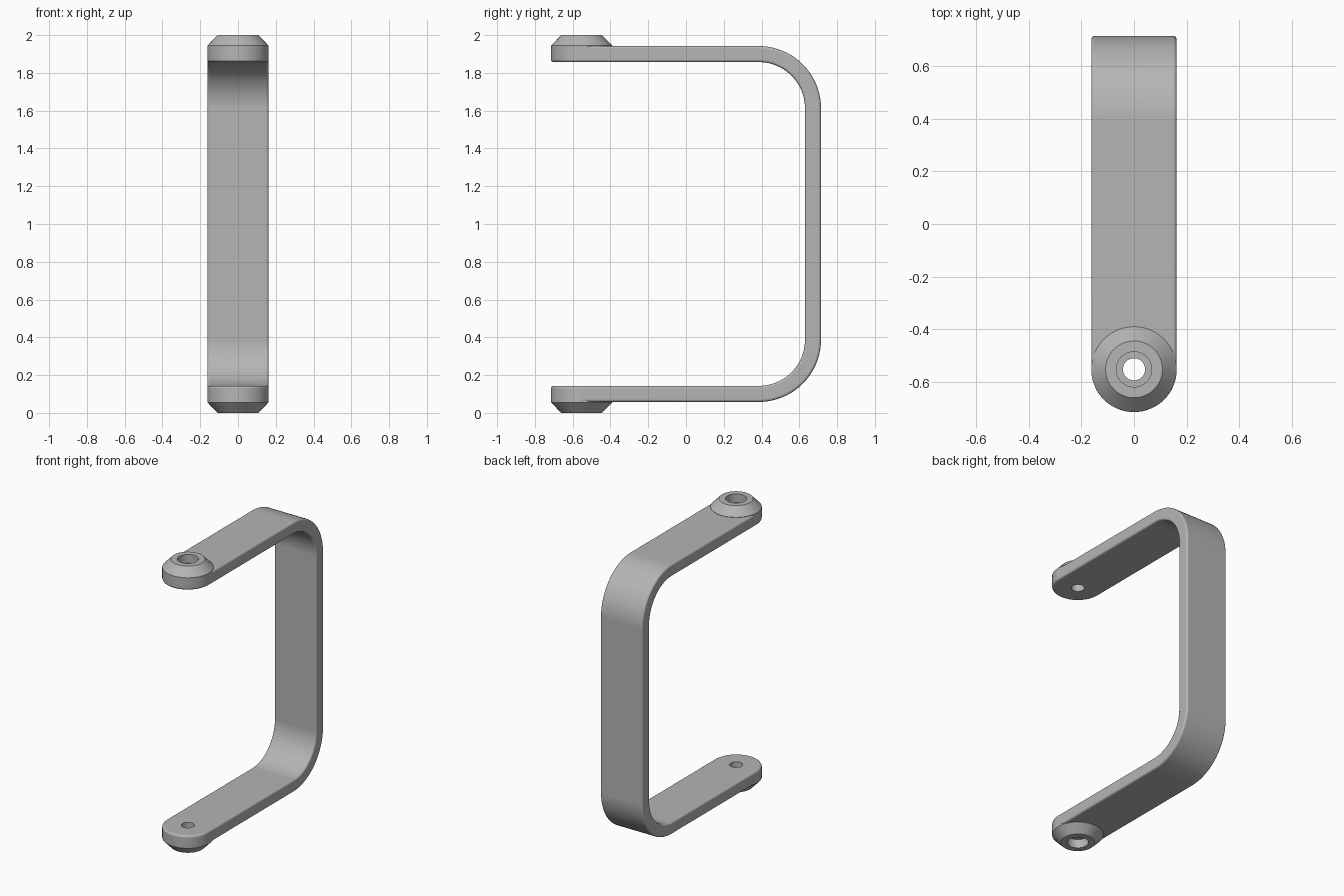
import bpy, bmesh
from math import cos, sin, pi, radians
from mathutils import Matrix, Vector

if "Cube" in bpy.data.objects:
    bpy.data.objects.remove(bpy.data.objects["Cube"])

HALF_W = 0.1625                     # half the strap width
THICK = 0.085                       # strap thickness
Y_BACK, Y_HOLE = 0.715, -0.5525     # back face and bolt hole centre
Z_LOW, Z_HIGH = 0.058, 1.942        # outer faces of the two arms
R_OUT = 0.33                        # outer bend radius

metal = bpy.data.materials.new("satin grey metal")
metal.use_nodes = True
grey = (0.46, 0.46, 0.46, 1)
metal.diffuse_color = grey
metal.node_tree.nodes["Principled BSDF"].inputs["Base Color"].default_value = grey


def make_object(name, bm):
    bmesh.ops.recalc_face_normals(bm, faces=bm.faces)
    mesh = bpy.data.meshes.new(name)
    bm.to_mesh(mesh)
    bm.free()
    mesh.materials.append(metal)
    obj = bpy.data.objects.new(name, mesh)
    bpy.context.collection.objects.link(obj)
    return obj


def prism(name, points, direction):
    """Extrude a closed outline along a direction."""
    bm = bmesh.new()
    face = bm.faces.new([bm.verts.new(p) for p in points])
    ext = bmesh.ops.extrude_face_region(bm, geom=[face])
    moved = [v for v in ext["geom"] if isinstance(v, bmesh.types.BMVert)]
    bmesh.ops.translate(bm, verts=moved, vec=Vector(direction))
    return make_object(name, bm)


def lathe(name, profile, top):
    """Closed solid from (radius, height) points on the bolt axis, z mirrored for the top."""
    n = 64
    bm = bmesh.new()
    rings = []
    for r, z in profile:
        z = 2 - z if top else z
        rings.append([bm.verts.new((r * cos(2 * pi * i / n),
                                    Y_HOLE + r * sin(2 * pi * i / n), z)) for i in range(n)])
    for a, b in zip(rings, rings[1:]):
        for i in range(n):
            j = (i + 1) % n
            bm.faces.new((a[i], a[j], b[j], b[i]))
    bm.faces.new(rings[0])
    bm.faces.new(rings[-1])
    return make_object(name, bm)


def apply(obj, mod):
    bpy.ops.object.select_all(action="DESELECT")
    obj.select_set(True)
    bpy.context.view_layer.objects.active = obj
    bpy.ops.object.modifier_apply(modifier=mod.name)


def boolean(obj, tool, operation):
    mod = obj.modifiers.new(operation, "BOOLEAN")
    mod.operation, mod.object, mod.solver = operation, tool, "EXACT"
    apply(obj, mod)
    bpy.data.objects.remove(tool)


def side_path(inset):
    """Side outline of the strap at a given depth from its outer face."""
    r, cy, n = R_OUT - inset, Y_BACK - R_OUT, 20
    pts = [(-1, Z_LOW + inset)]
    for cz, start in ((Z_LOW + R_OUT, -pi / 2), (Z_HIGH - R_OUT, 0)):
        for i in range(n + 1):
            a = start + i / n * pi / 2
            pts.append((cy + r * cos(a), cz + r * sin(a)))
    return pts + [(-1, Z_HIGH - inset)]


# Bent strap, trimmed to a round-ended plan
outline = side_path(0) + side_path(THICK)[::-1]
handle = prism("bent_strap_handle", [(-0.3, y, z) for y, z in outline], (0.6, 0, 0))
plan = [(HALF_W * cos(a), Y_HOLE + HALF_W * sin(a))
        for a in (pi + pi * i / 32 for i in range(33))]
plan += [(HALF_W, 1), (-HALF_W, 1)]
trim = prism("plan_trim", [(x, y, -0.5) for x, y in plan], (0, 0, 3))
boolean(handle, trim, "INTERSECT")

# Softened edges
bevel = handle.modifiers.new("soft edges", "BEVEL")
bevel.width, bevel.segments = 0.014, 4
bevel.limit_method, bevel.angle_limit = "ANGLE", radians(40)
apply(handle, bevel)

# Conical mounting bosses with counterbored bolt holes
for top in (False, True):
    boss = lathe("boss", [(0.108, 0), (0.1622, 0.056), (0.1622, 0.1)], top)
    boolean(handle, boss, "UNION")
    hole = lathe("hole", [(0.067, -0.1), (0.067, 0.06), (0.042, 0.06), (0.042, 0.3)], top)
    boolean(handle, hole, "DIFFERENCE")

# Smooth shading with crisp boss edges
bpy.ops.object.select_all(action="DESELECT")
handle.select_set(True)
bpy.context.view_layer.objects.active = handle
bpy.ops.object.shade_smooth_by_angle(angle=radians(30))
weighted = handle.modifiers.new("flat face normals", "WEIGHTED_NORMAL")
weighted.keep_sharp = True
